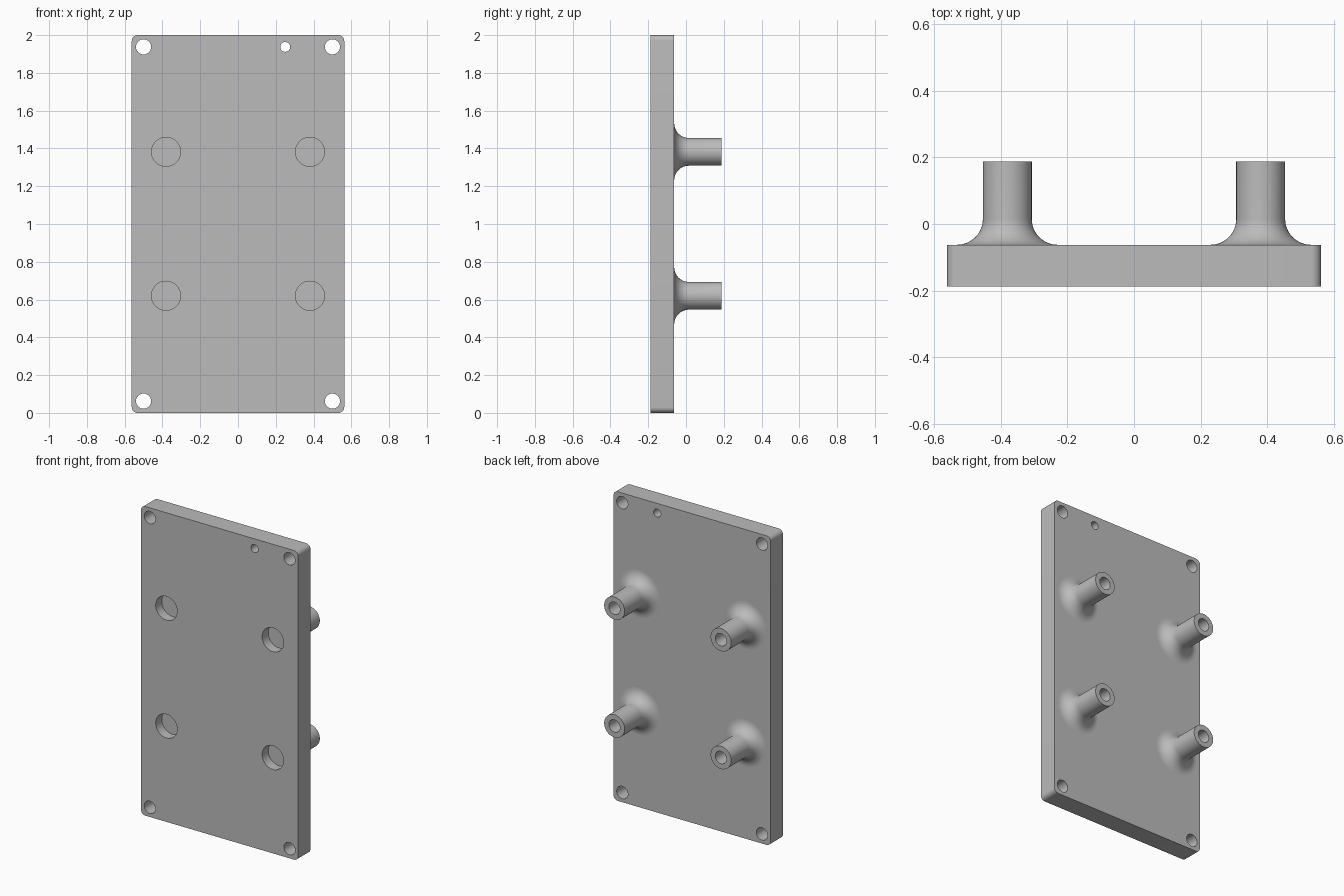
import bpy, bmesh, math
from mathutils import Matrix

old = bpy.data.objects.get("Cube")
if old:
    bpy.data.objects.remove(old, do_unlink=True)

FRONT, BACK, TIP = -0.1875, -0.0625, 0.1875
WIDTH, HEIGHT = 1.125, 2.0

grey = bpy.data.materials.new("plain_grey")
grey.use_nodes = True
colour = (0.5, 0.5, 0.5, 1)
grey.diffuse_color = colour
grey.node_tree.nodes["Principled BSDF"].inputs["Base Color"].default_value = colour


def add_object(name, bm):
    bmesh.ops.recalc_face_normals(bm, faces=bm.faces)
    mesh = bpy.data.meshes.new(name)
    bm.to_mesh(mesh)
    bm.free()
    mesh.materials.append(grey)
    obj = bpy.data.objects.new(name, mesh)
    bpy.context.collection.objects.link(obj)
    return obj


def activate(obj):
    bpy.ops.object.select_all(action='DESELECT')
    obj.select_set(True)
    bpy.context.view_layer.objects.active = obj


def add_drill(bm, x, z, radius, y0, y1):
    """Cylinder along y, used to cut a round hole."""
    place = Matrix.Translation((x, (y0 + y1) / 2, z)) @ Matrix.Rotation(math.pi / 2, 4, 'X')
    bmesh.ops.create_cone(bm, cap_ends=True, segments=48, radius1=radius,
                          radius2=radius, depth=y1 - y0, matrix=place)


# Plate with four rounded corners
bm = bmesh.new()
size = Matrix.Diagonal((WIDTH, BACK - FRONT, HEIGHT, 1))
bmesh.ops.create_cube(bm, size=1, matrix=Matrix.Translation((0, (FRONT + BACK) / 2, HEIGHT / 2)) @ size)
corners = [e for e in bm.edges if abs(e.verts[0].co.y - e.verts[1].co.y) > 0.1]
bmesh.ops.bevel(bm, geom=corners, offset=0.03, segments=8, profile=0.5, affect='EDGES')
plate = add_object("plate", bm)

# Corner holes, small keying hole and blind front pockets
posts = [(x, z) for x in (-0.381, 0.381) for z in (0.62, 1.382)]
bm = bmesh.new()
for x in (-0.5, 0.5):
    for z in (0.0625, 1.9375):
        add_drill(bm, x, z, 0.04, FRONT - 0.1, BACK + 0.1)
add_drill(bm, 0.25, 1.9375, 0.026, FRONT - 0.1, BACK + 0.1)
for x, z in posts:
    add_drill(bm, x, z, 0.077, FRONT - 0.1, FRONT + 0.0625)
cutter = add_object("hole_cutter", bm)
cutter.hide_render = True

activate(plate)
cut = plate.modifiers.new("holes", 'BOOLEAN')
cut.operation = 'DIFFERENCE'
cut.solver = 'EXACT'
cut.object = cutter
bpy.ops.object.modifier_apply(modifier=cut.name)
bpy.data.objects.remove(cutter, do_unlink=True)
bpy.ops.object.shade_smooth_by_angle(angle=math.radians(30))

# Hollow posts with a flared foot, turned around the y axis
RADIUS, FLARE, BORE = 0.0735, 0.078, 0.04
profile = []
for i in range(13):
    a = math.pi / 2 * i / 12
    profile.append((RADIUS + FLARE * (1 - math.sin(a)), BACK + FLARE * (1 - math.cos(a))))
profile += [(RADIUS, TIP), (BORE, TIP), (BORE, BACK)]

for x, z in posts:
    bm = bmesh.new()
    verts = [bm.verts.new((r, y, 0)) for r, y in profile]
    edges = [bm.edges.new(pair) for pair in zip(verts, verts[1:])]
    bmesh.ops.spin(bm, geom=verts + edges, cent=(0, 0, 0), axis=(0, 1, 0),
                   angle=math.tau, steps=48)
    bmesh.ops.remove_doubles(bm, verts=bm.verts, dist=0.0001)
    side = "left" if x > 0 else "right"
    level = "upper" if z > 1 else "lower"
    post = add_object(f"{level}_{side}_post", bm)
    post.location = (x, 0, z)
    activate(post)
    bpy.ops.object.shade_smooth_by_angle(angle=math.radians(30))
